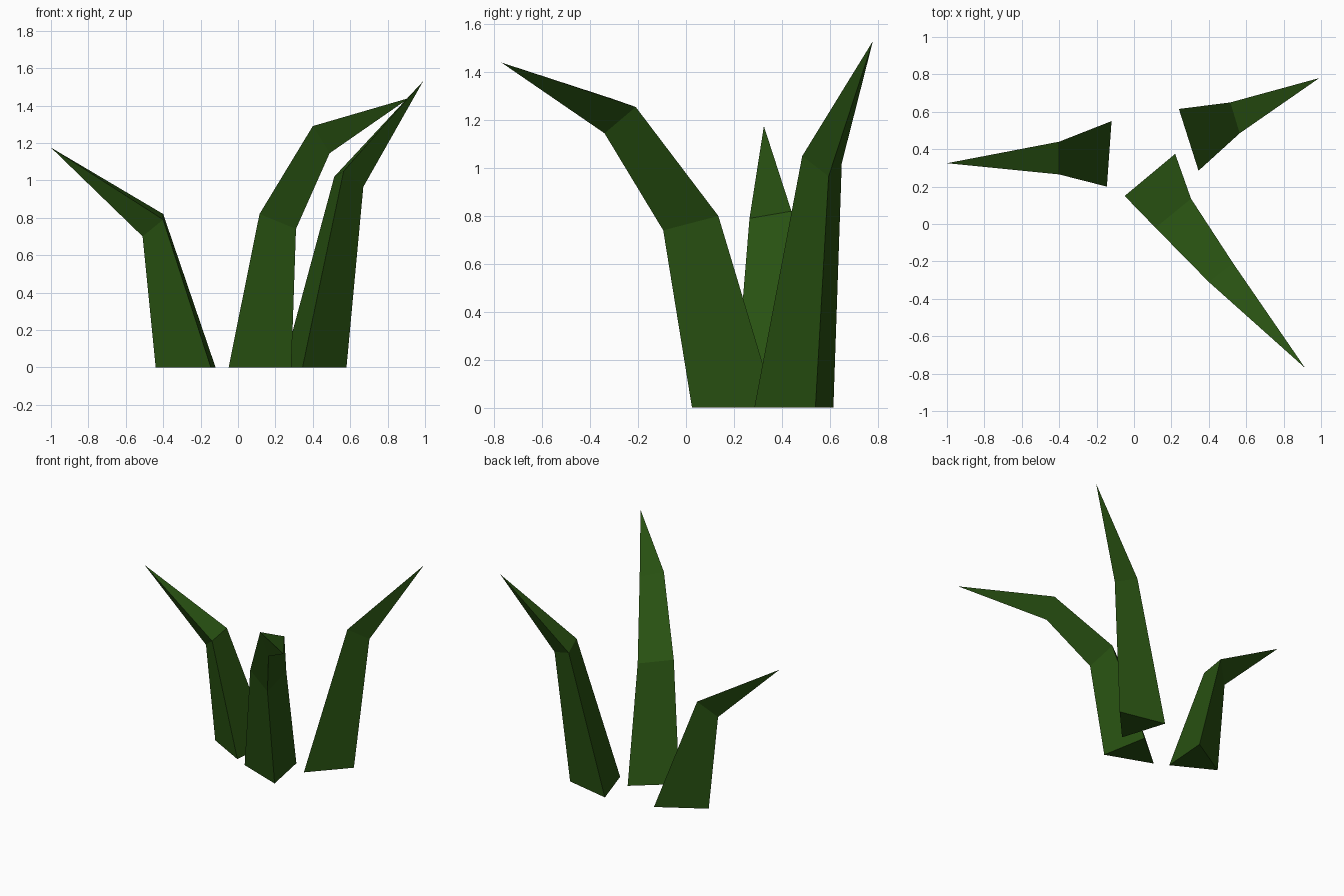
import bpy
import bmesh

default_cube = bpy.data.objects.get("Cube")
if default_cube:
    bpy.data.objects.remove(default_cube, do_unlink=True)

# Single dark green for all leaves
green = bpy.data.materials.new("dark_leaf_green")
green.use_nodes = True
green.diffuse_color = (0.022, 0.085, 0.006, 1)
shader = green.node_tree.nodes["Principled BSDF"]
shader.inputs["Base Color"].default_value = green.diffuse_color
shader.inputs["Roughness"].default_value = 0.9


def make_leaf(name, rings, tip):
    """Loft triangular cross-sections from the ground up to a pointed tip."""
    bm = bmesh.new()
    loops = [[bm.verts.new(point) for point in ring] for ring in rings]
    tip_vert = bm.verts.new(tip)
    bm.faces.new(loops[0])
    for lower, upper in zip(loops, loops[1:]):
        for i in range(len(lower)):
            j = (i + 1) % len(lower)
            bm.faces.new((lower[i], lower[j], upper[j], upper[i]))
    top = loops[-1]
    for i in range(len(top)):
        bm.faces.new((top[i], top[(i + 1) % len(top)], tip_vert))
    bmesh.ops.recalc_face_normals(bm, faces=bm.faces)

    mesh = bpy.data.meshes.new(name)
    bm.to_mesh(mesh)
    bm.free()
    mesh.materials.append(green)
    leaf = bpy.data.objects.new(name, mesh)
    bpy.context.collection.objects.link(leaf)
    return leaf


# Each ring holds the two inner edge points, then the outer ridge point

# Short leaf bending to the right
make_leaf("short_right_leaf", [
    [(-.12, .55, 0), (-.145, .2, 0), (-.44, .36, 0)],
    [(-.4, .44, .82), (-.4, .265, .79), (-.51, .35, .7)],
], tip=(-1, .325, 1.175))

# Upright leaf leaning to the back left
make_leaf("upright_back_leaf", [
    [(.345, .285, 0), (.24, .615, 0), (.58, .54, 0)],
    [(.565, .485, 1.05), (.515, .65, 1.02), (.67, .595, .965)],
], tip=(.99, .78, 1.53))

# Long leaf with two bends arching to the front left
make_leaf("arching_front_leaf", [
    [(-.05, .15, 0), (.22, .375, 0), (.285, .025, 0)],
    [(.115, -.02, .82), (.305, .135, .8), (.31, -.095, .74)],
    [(.4, -.31, 1.29), (.53, -.21, 1.255), (.49, -.34, 1.145)],
], tip=(.915, -.77, 1.44))
